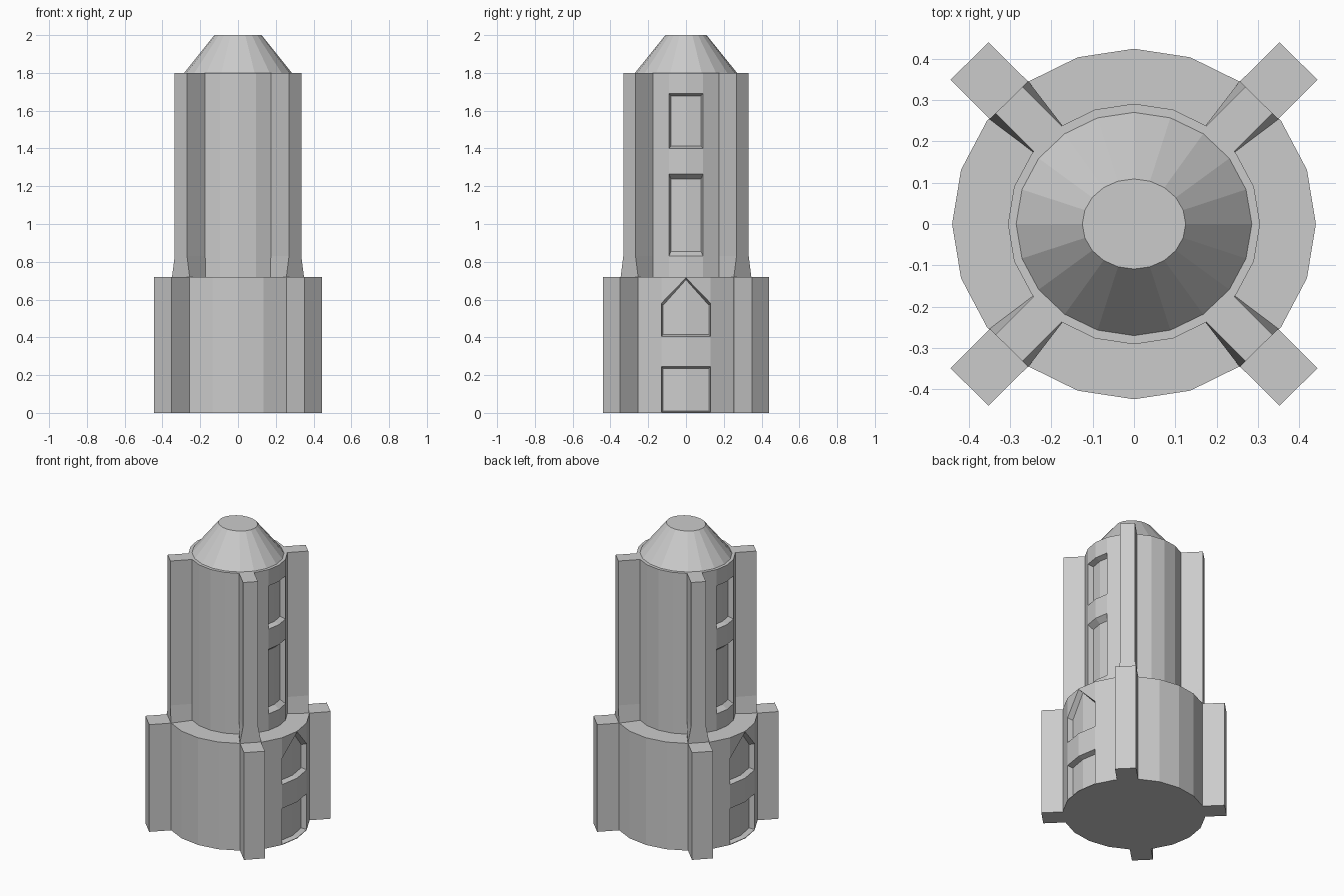
import bpy, bmesh
from math import sin, cos, pi

if "Cube" in bpy.data.objects:
    bpy.data.objects.remove(bpy.data.objects["Cube"])

SIDES = 20


def pt(rx, ry, k, z):
    a = 2 * pi * k / SIDES
    return (rx * cos(a), ry * sin(a), z)


def finish(name, faces):
    """Turn a list of coordinate faces into a welded flat-shaded object."""
    bm = bmesh.new()
    for f in faces:
        bm.faces.new([bm.verts.new(c) for c in f])
    bmesh.ops.remove_doubles(bm, verts=bm.verts, dist=0.0005)
    bmesh.ops.recalc_face_normals(bm, faces=bm.faces)
    mesh = bpy.data.meshes.new(name)
    bm.to_mesh(mesh)
    bm.free()
    ob = bpy.data.objects.new(name, mesh)
    bpy.context.collection.objects.link(ob)


def drum(name, rx, ry, z0, z1, windows, depth=0.035):
    """Faceted drum; windows are recessed into the two facets around +x and -x.
    Each window: bottom z, top z at sides, top z at centre, bottom taper, top taper."""
    faces = [[pt(rx, ry, k, z) for k in range(SIDES)] for z in (z0, z1)]
    ix, iy = rx - depth, ry * (1 - depth / rx)
    half = SIDES // 2
    for k in range(SIDES):
        if k % half not in (0, half - 1):
            faces.append([pt(rx, ry, k, z0), pt(rx, ry, k + 1, z0),
                          pt(rx, ry, k + 1, z1), pt(rx, ry, k, z1)])
            continue
        # s = side edge, c = centre edge of the facet pair
        s, c = (k + 1, k) if k % half == 0 else (k, k + 1)
        ls, lc = z0, z0
        for b, ts, tc, tb, tt in windows:
            faces.append([pt(rx, ry, s, ls), pt(rx, ry, c, lc), pt(rx, ry, c, b), pt(rx, ry, s, b)])
            o = [pt(rx, ry, s, b), pt(rx, ry, c, b), pt(rx, ry, c, tc), pt(rx, ry, s, ts)]
            i = [pt(ix, iy, s, b + tb), pt(ix, iy, c, b + tb),
                 pt(ix, iy, c, tc - tt), pt(ix, iy, s, ts - tt)]
            faces.append(i)
            for m in (0, 2, 3):  # sill, head, jamb
                n = (m + 1) % 4
                faces.append([o[m], o[n], i[n], i[m]])
            ls, lc = ts, tc
        faces.append([pt(rx, ry, s, ls), pt(rx, ry, c, lc), pt(rx, ry, c, z1), pt(rx, ry, s, z1)])
    finish(name, faces)


def buttress(name, sx, sy, inner, outer, levels):
    """Diagonal pier; levels = (z, inner half width, outer half width)."""
    r = 0.5 ** 0.5
    rings = []
    for z, a, b in levels:
        corners = [(inner, -a), (outer, -b), (outer, b), (inner, a)]
        rings.append([(sx * (u - v) * r, sy * (u + v) * r * 0.99, z) for u, v in corners])
    faces = [rings[0], rings[-1]]
    for lo, hi in zip(rings, rings[1:]):
        for m in range(4):
            n = (m + 1) % 4
            faces.append([lo[m], lo[n], hi[n], hi[m]])
    finish(name, faces)


# base drum with door and pointed window
drum("base_drum", 0.44, 0.424, 0, 0.72,
     [(0.004, 0.245, 0.245, 0.006, 0.01), (0.405, 0.58, 0.715, 0.01, 0.01)])
# upper drum with two tall windows
drum("upper_drum", 0.305, 0.291, 0.72, 1.8,
     [(0.83, 1.265, 1.265, 0.025, 0.028), (1.40, 1.69, 1.69, 0.012, 0.012)])

# truncated cone roof
lo = [pt(0.285, 0.27, k, 1.8) for k in range(SIDES)]
hi = [pt(0.125, 0.109, k, 2.0) for k in range(SIDES)]
finish("roof", [lo, hi] + [[lo[k - 1], lo[k], hi[k], hi[k - 1]] for k in range(SIDES)])

# four lower and upper buttresses
for sx in (-1, 1):
    for sy in (-1, 1):
        buttress("lower_buttress", sx, sy, 0.38, 0.563,
                 [(0, 0.065, 0.065), (0.72, 0.065, 0.065)])
        buttress("upper_buttress", sx, sy, 0.28, 0.428,
                 [(0.72, 0.046, 0.066), (0.83, 0.046, 0.046), (1.8, 0.046, 0.046)])
